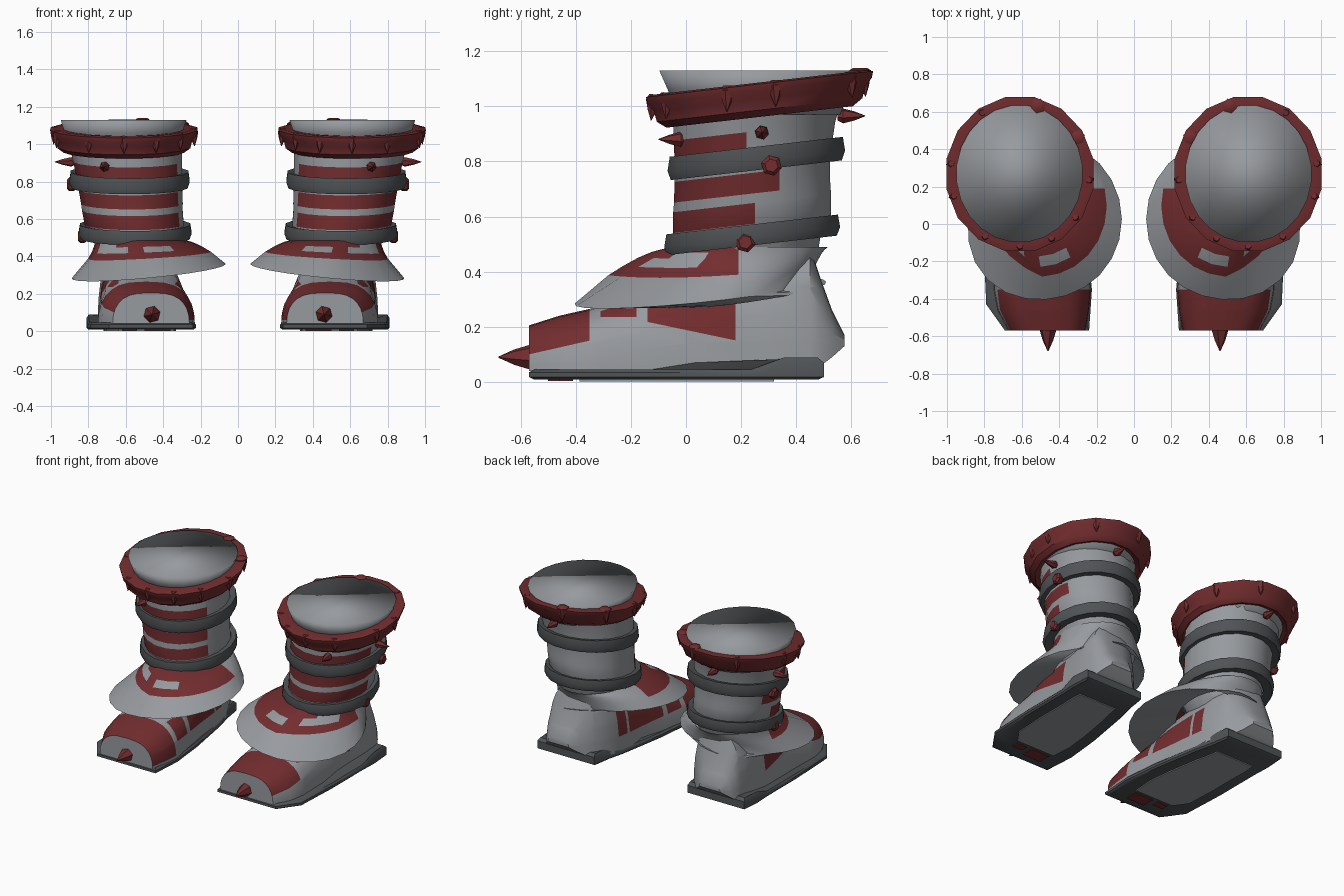
import bpy, bmesh, math
from mathutils import Vector

if "Cube" in bpy.data.objects:
    bpy.data.objects.remove(bpy.data.objects["Cube"])


def material(name, rgb):
    m = bpy.data.materials.new(name)
    m.diffuse_color = (*rgb, 1)
    m.use_nodes = True
    m.node_tree.nodes["Principled BSDF"].inputs["Base Color"].default_value = m.diffuse_color
    return m


MATS = [material("light grey", (0.31, 0.325, 0.345)),
        material("dark red", (0.17, 0.026, 0.028)),
        material("dark grey", (0.08, 0.087, 0.092))]
GREY, RED, DARK = 0, 1, 2


def finish(name, bm, rule, cuts=(), angle=38, normals=True):
    """Cut colour borders, colour faces by rule, mirror to the other boot."""
    for co, no in cuts:
        bmesh.ops.bisect_plane(bm, geom=bm.verts[:] + bm.edges[:] + bm.faces[:],
                               plane_co=co, plane_no=no, dist=1e-5)
    if normals:
        bmesh.ops.recalc_face_normals(bm, faces=bm.faces[:])
    bm.normal_update()
    for f in bm.faces:
        f.material_index = rule(f) if callable(rule) else rule
    me = bpy.data.meshes.new(name)
    bm.to_mesh(me)
    bm.free()
    for m in MATS:
        me.materials.append(m)
    ob = bpy.data.objects.new(name, me)
    bpy.context.collection.objects.link(ob)
    bpy.ops.object.select_all(action='DESELECT')
    ob.select_set(True)
    bpy.context.view_layer.objects.active = ob
    bpy.ops.object.shade_smooth_by_angle(angle=math.radians(angle))
    mod = ob.modifiers.new("other boot", 'MIRROR')
    mod.use_mirror_merge = False
    return ob


def loft(bm, rings, cap_start=True, cap_end=True):
    vs = [[bm.verts.new(p) for p in r] for r in rings]
    n = len(vs[0])
    for a, b in zip(vs, vs[1:]):
        for i in range(n):
            j = (i + 1) % n
            bm.faces.new((a[i], a[j], b[j], b[i]))
    if cap_start:
        bm.faces.new(vs[0][::-1])
    if cap_end:
        bm.faces.new(vs[-1])


SLOPE = 0.115


def oval(z, cx, cy, rx, ry, n=20, slope=SLOPE):
    """Oval ring that rises towards the back; z is the height at its front."""
    out = []
    for i in range(n):
        a = 2 * math.pi * (i + 0.5) / n
        y = cy + ry * math.sin(a)
        out.append((cx + rx * math.cos(a), y, z + slope * (y + 0.05)))
    return out


def spike(bm, base, direction, length, rad, blunt=False):
    d = Vector(direction).normalized()
    u = d.orthogonal().normalized()
    w = d.cross(u)
    prof = [(0, .75), (.3, 1), (.75, 1), (1, .65)] if blunt else [(0, .6), (.2, 1), (.6, .62), (1, .05)]
    rings = []
    for t, r in prof:
        rings.append([Vector(base) + d * (t * length) + (u * math.cos(k * math.pi / 3)
                      + w * math.sin(k * math.pi / 3)) * (r * rad) for k in range(6)])
    loft(bm, rings)


# ---- broad sole with raised heel edge
outline = [(.24, -.57), (.69, -.57), (.79, -.43), (.805, -.1), (.805, .25), (.81, .37), (.80, .5),
           (.36, .5), (.34, .37), (.31, .25), (.25, -.1), (.225, -.35)]


def sole_ring(grow, z, lift=0.0):
    c = Vector((.54, -.03))
    return [((x - c.x) * grow + c.x, (y - c.y) * grow + c.y,
             z + (lift if y > .3 else 0)) for x, y in outline]


bm = bmesh.new()
loft(bm, [sole_ring(.96, .008), sole_ring(1, .018), sole_ring(1, .035, .035), sole_ring(.96, .046, .042)])
finish("sole", bm, DARK)
bm = bmesh.new()
loft(bm, [sole_ring(.66, .002), sole_ring(.66, .009)])
finish("sole_panel", bm, GREY)
bm = bmesh.new()
for x0, x1, y0, y1 in ((.36, .50, -.50, -.41), (.54, .62, -.46, -.41)):
    loft(bm, [[(x0, y0, z), (x1, y0, z), (x1, y1, z), (x0, y1, z)] for z in (.003, .009)])
finish("sole_toe_marks", bm, RED)

# ---- foot: arched sections (y, centre x, half width, top, bottom)
sections = [(-.57, .465, .205, .205, .04), (-.46, .485, .245, .24, .03), (-.35, .49, .26, .265, .03),
            (-.18, .50, .245, .32, .03), (0, .515, .23, .42, .03), (.18, .525, .22, .46, .03),
            (.34, .54, .21, .50, .04), (.45, .56, .185, .49, .05), (.49, .575, .16, .37, .06),
            (.53, .585, .125, .26, .09), (.575, .585, .08, .17, .13)]
bm = bmesh.new()
rings = []
for y, cx, hw, zt, zb in sections:
    ring = []
    for i in range(15):
        a = math.pi * i / 14
        c = math.cos(a)
        ring.append((cx + hw * math.copysign(abs(c) ** .68, c), y,
                     zb + (zt - zb) * max(0, math.sin(a)) ** .85))
    rings.append(ring)
loft(bm, rings)


def foot_rule(f):
    c = f.calc_center_median()
    if f.normal.y < -.95:
        return GREY
    inner = c.x < .42
    if c.y < -.35:
        return RED if c.z > .10 + .227 * (c.y + .57) or (inner and c.z > .06) else GREY
    if inner:
        stripe = -.31 < c.y < -.18 or -.14 < c.y < .18 or .20 < c.y < .28
        return RED if stripe and .14 < c.z < .27 + .12 * (c.y + .15) else GREY
    if -.14 < c.y < .18 and .22 - .21 * (c.y + .15) < c.z < .27 + .12 * (c.y + .15):
        return RED
    if -.31 < c.y < -.18 and .235 < c.z < .27 and abs(c.x - .51) > .1:
        return RED
    return GREY


finish("foot", bm, foot_rule, [
    ((0, -.57, .10), (0, -.227, 1)), ((0, -.15, .22), (0, .21, 1)), ((0, -.15, .27), (0, -.12, 1)),
    ((0, 0, .235), (0, 0, 1)), ((0, 0, .14), (0, 0, 1)), ((0, 0, .06), (0, 0, 1))]
    + [((0, y, 0), (0, 1, 0)) for y in (-.31, -.14, .20, .28)])

bm = bmesh.new()
spike(bm, (.46, -.54, .09), (0, -1, 0), .14, .046)
finish("toe_spike", bm, RED)

# ---- shaft with red front stripes
levels = [(.22, .55, .26, .12, .14), (.34, .54, .235, .205, .235), (.46, .53, .225, .235, .265),
          (.54, .555, .24, .268, .29), (.615, .565, .24, .272, .29), (.65, .567, .24, .275, .287),
          (.725, .575, .24, .28, .285), (.81, .583, .245, .288, .29), (.875, .59, .248, .294, .297),
          (.96, .60, .26, .305, .31)]
bm = bmesh.new()
loft(bm, [oval(*l) for l in levels])


def shaft_rule(f):
    c = f.calc_center_median()
    z = c.z - SLOPE * (c.y + .05)
    for lo, hi, back in ((.54, .615, .25), (.65, .725, .34), (.81, .875, .22)):
        if lo < z < hi and c.y < (back if c.x > .57 else .12):
            return RED
    return GREY


finish("shaft", bm, shaft_rule, [((0, y, 0), (0, 1, 0)) for y in (.12, .22, .25, .34)])


def band(name, z0, z1, cx, cy, rx, ry, mat):
    b = bmesh.new()
    prof = [(z0 + .008, -.03), (z0, .028), (z0 * .6 + z1 * .4, .04), (z1, .032), (z1 - .008, -.02)]
    loft(b, [oval(z, cx, cy, rx + d, ry + d) for z, d in prof], False, False)
    finish(name, b, mat)


# ---- straps around the shaft
band("lower_strap", .462, .538, .55, .24, .266, .283, DARK)
band("upper_strap", .733, .818, .58, .255, .286, .286, DARK)

# ---- flared ankle guard with a closed underside
bm = bmesh.new()
rings = []
N = 24
for t, h in ((.1, .02), (1, 0), (.65, .5), (.5, .66), (.34, .81), (.2, .91), (0, 1)):
    ring = []
    for i in range(N):
        a = 2 * math.pi * i / N
        ca, sa = math.cos(a), math.sin(a)
        s = 1 + .09 * max(0, math.cos(a + math.radians(40))) ** 4
        ox, oy = .47 + .405 * s * ca, .025 + .422 * s * sa
        ix, iy = .53 + .235 * ca, .23 + .285 * sa
        oz = .32 - .09 * (ox - .48) + .09 * oy
        q = t ** (1 + 1.8 * max(0, ca))
        ring.append((ox * q + ix * (1 - q), oy * q + iy * (1 - q), oz * (1 - h) + .49 * h))
    rings.append(ring)
loft(bm, rings, False, False)
bm.verts.index_update()
for f in bm.faces:
    row = min(v.index // N for v in f.verts)
    i = min(v.index % N for v in f.verts)
    worn = (row == 3 and i in (16, 17, 19, 20, 21)) or (row == 4 and i in (20, 21))
    f.material_index = GREY if row < 2 or worn else RED
finish("ankle_guard", bm, lambda f: f.material_index if f.calc_center_median().y < .19 else GREY,
       [((0, .19, 0), (0, 1, 0))], normals=False)

# ---- collar and closed top
bm = bmesh.new()
prof = [(.945, .28), (.925, .328), (.95, .362), (.99, .372), (1.02, .395), (1.044, .40), (1.05, .375),
        (1.045, .31)]
loft(bm, [oval(z, .61, .267, r, r * 1.05, 16) for z, r in prof], False, False)
finish("collar", bm, RED)
bm = bmesh.new()
loft(bm, [oval(z, .612, .262 + .003 * k, .295 + .022 * k, .30 + .034 * k, 24, 0)
          for k, z in enumerate((.97, 1.06, 1.13))])
finish("top_lining", bm, GREY, angle=180)

# ---- teeth and studs on the collar
bm = bmesh.new()
for deg in (8, 57, 106, 149, 185, 217, 243, 270, 300, 342):
    a = math.radians(deg)
    out = Vector((math.cos(a), math.sin(a) * 1.045, 0))
    p = Vector((.61, .27, 0)) + out * .37
    top = 1.045 + SLOPE * (p.y + .05)
    spike(bm, (p.x, p.y, top + .006), out * .1 + Vector((0, 0, -1)), .095, .028)
    if deg in (106, 149):
        spike(bm, (p.x - out.x * .01, p.y - out.y * .01, top - .02), (0, 0, 1), .035, .04, True)
finish("collar_teeth", bm, RED)

# ---- spikes below the collar and studs on the straps
bm = bmesh.new()
spike(bm, (.71, 0.0, .88), (.1, -1, 0), .10, .028)
spike(bm, (.87, .275, .905), (1, 0, 0), .11, .026)
spike(bm, (.62, .55, .965), (0, 1, 0), .10, .028)
finish("shaft_spikes", bm, RED)
bm = bmesh.new()
spike(bm, (.865, .31, .785), (1, 0, 0), .05, .038, True)
spike(bm, (.81, .215, .507), (1, 0, 0), .045, .038, True)
finish("strap_studs", bm, RED)
